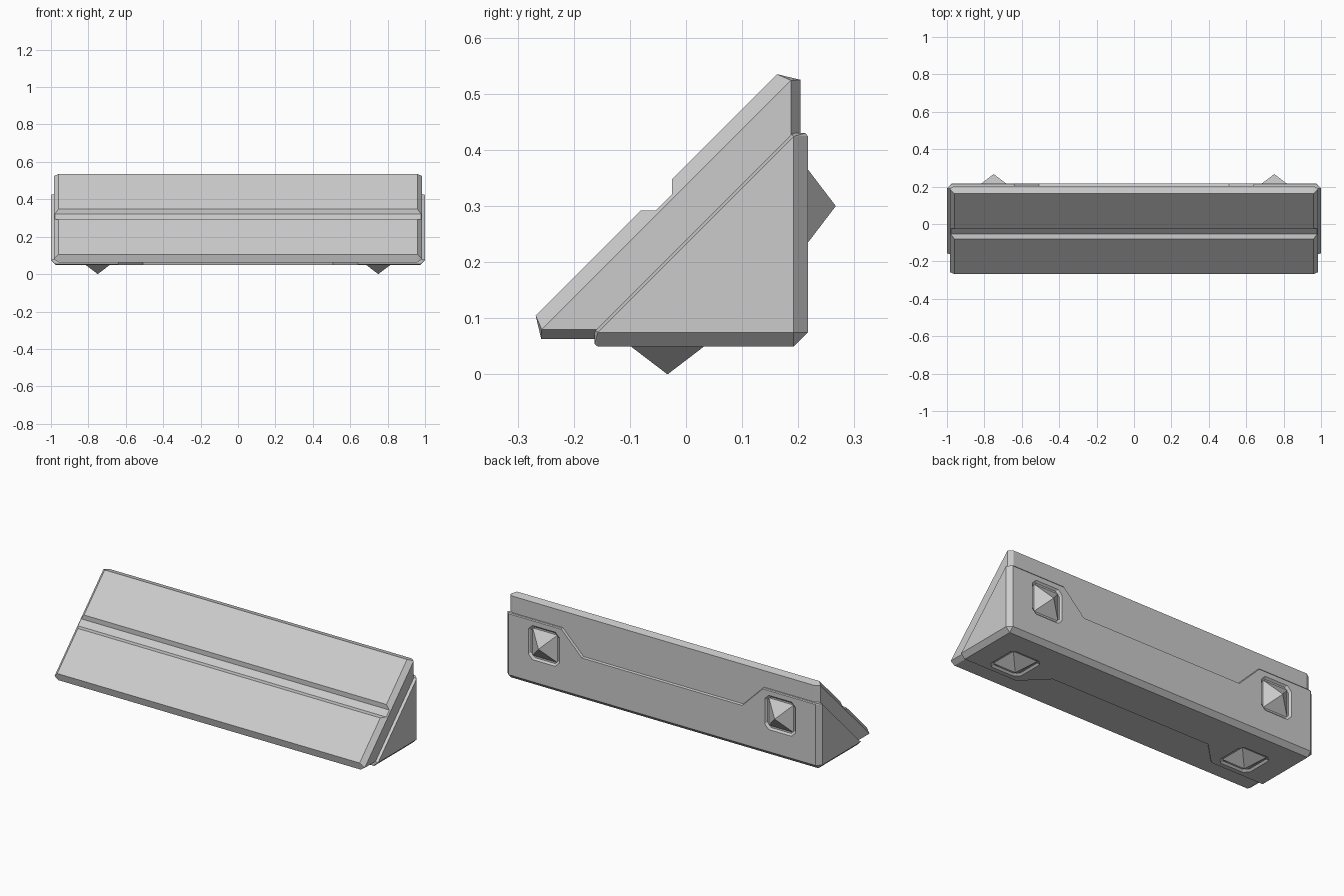
import bpy, bmesh

if "Cube" in bpy.data.objects:
    bpy.data.objects.remove(bpy.data.objects["Cube"])


def flip(p):
    """Reflect across the diagonal plane that swaps the back and bottom faces."""
    return (p[0], 0.267 - p[2], 0.267 - p[1])


def hull(name, pts):
    """Convex flat-faced solid around the given points."""
    bm = bmesh.new()
    for p in pts:
        bm.verts.new(p)
    bmesh.ops.remove_doubles(bm, verts=bm.verts, dist=1e-5)
    bmesh.ops.convex_hull(bm, input=bm.verts)
    loose = [v for v in bm.verts if not v.link_faces]
    bmesh.ops.delete(bm, geom=loose, context='VERTS')
    bmesh.ops.dissolve_limit(bm, angle_limit=0.01, verts=bm.verts, edges=bm.edges)
    bmesh.ops.recalc_face_normals(bm, faces=bm.faces)
    me = bpy.data.meshes.new(name)
    bm.to_mesh(me)
    bm.free()
    ob = bpy.data.objects.new(name, me)
    bpy.context.collection.objects.link(ob)
    return ob


def cut(target, cutter):
    """Subtract the cutter and remove it."""
    cutter.hide_render = True
    mod = target.modifiers.new("cut", 'BOOLEAN')
    mod.operation = 'DIFFERENCE'
    mod.solver = 'EXACT'
    mod.object = cutter
    bpy.context.view_layer.objects.active = target
    bpy.ops.object.modifier_apply(modifier=mod.name)
    bpy.data.objects.remove(cutter)


def prism(name, rings):
    """Hull of (half_length, yz profile) rings mirrored in x."""
    return hull(name, [(s * x, y, z) for x, prof in rings for y, z in prof for s in (-1, 1)])


# Sloped front plate with chamfered ends
plate = prism("sloped_plate", [
    (0.96, [(-0.268, 0.105), (-0.258, 0.063), (0.204, 0.063),
            (0.204, 0.525), (0.162, 0.535)]),
    (0.985, [(-0.257, 0.08), (0.187, 0.08), (0.187, 0.524)])])

# Long stepped groove along the slope
cut(plate, prism("groove_cutter", [
    (1.2, [(-0.025, 0.40), (-0.025, 0.321), (-0.054, 0.292), (-0.133, 0.292)])]))

# Triangular mounting block behind the plate
body = prism("mounting_block", [
    (0.975, [(-0.158, 0.05), (0.192, 0.05), (0.217, 0.075), (0.217, 0.425),
             (0.213, 0.43), (0.187, 0.43), (-0.163, 0.08), (-0.163, 0.054)]),
    (1.0, [(-0.157, 0.075), (0.192, 0.075), (0.192, 0.424)])])


def same(p):
    return p


for side, place in (("back", same), ("bottom", flip)):
    # Trapezoid relief in the middle of the face
    pts = []
    for y, g in ((0.18, 0.0), (0.213, 0.0), (0.225, 0.012)):
        for s in (-1, 1):
            pts += [(s * (0.505 + g * 0.4), y, 0.305 - g),
                    (s * (0.66 + g * 0.4), y, 0.46 - g), (s * (0.66 + g * 0.4), y, 0.5)]
    cut(body, hull("relief_cutter", [place(p) for p in pts]))

    for x, end in ((-0.75, "left"), (0.75, "right")):
        # Shallow chamfered-square socket
        pts = []
        for y, h in ((0.207, 0.088), (0.219, 0.1)):
            c = h - 0.025
            for a, b in ((h, c), (c, h)):
                pts += [(x + i * a, y, 0.3 + j * b) for i in (-1, 1) for j in (-1, 1)]
        cut(body, hull("socket_cutter", [place(p) for p in pts]))

        # Pyramid spike seated in the socket
        pts = [(x, 0.267, 0.3)] + [(x + i * 0.08, 0.206, 0.3 + j * 0.08)
                                   for i in (-1, 1) for j in (-1, 1)]
        hull(f"spike_{side}_{end}", [place(p) for p in pts])
